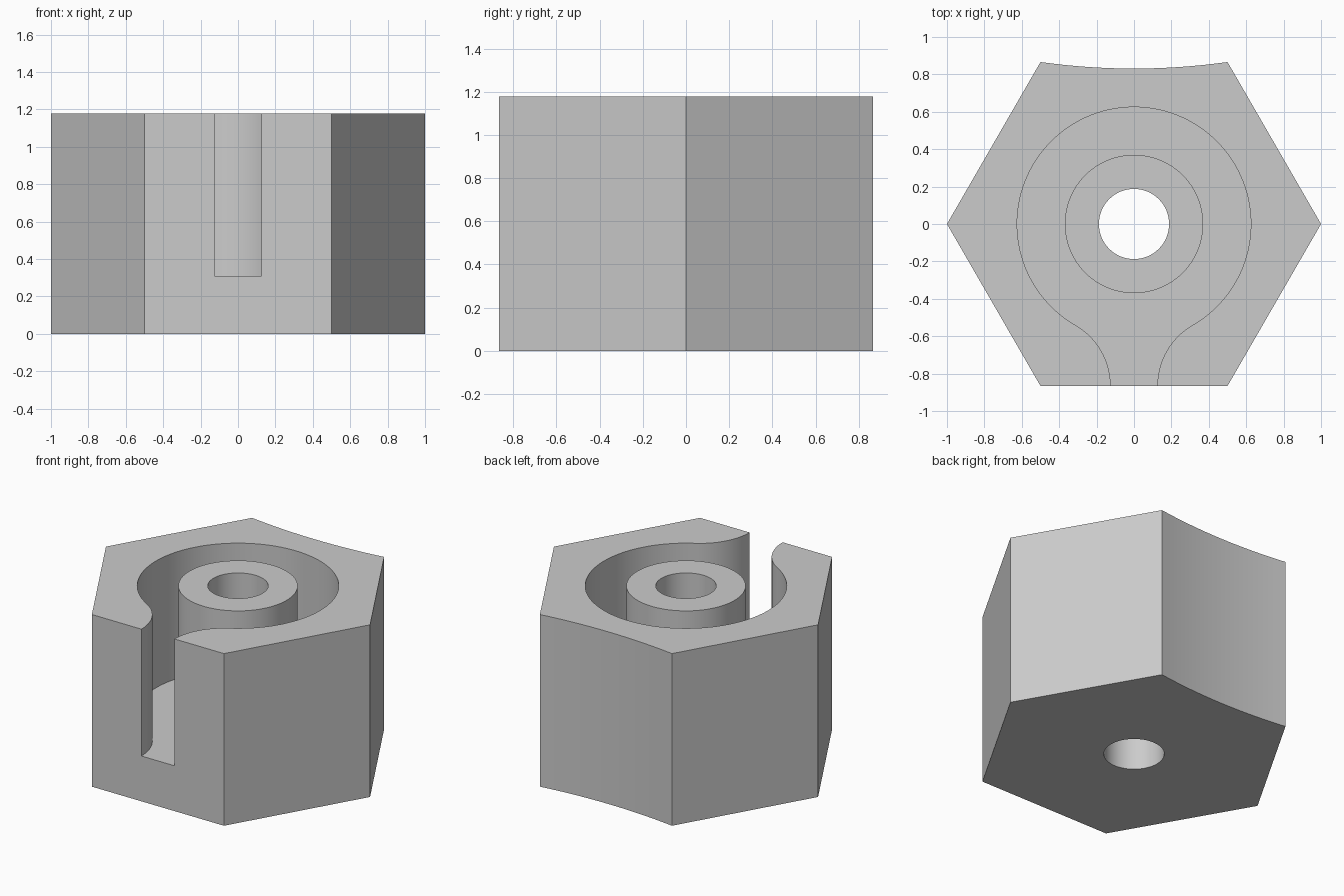
import bpy, bmesh
from math import sin, cos, radians, sqrt

HEIGHT, FLOOR = 1.178, 0.31
HALF = sqrt(3) / 2          # centre to flat of the hexagon
CHANNEL_R, POST_R, BORE_R, FILLET_R = 0.625, 0.37, 0.1875, 0.375
BACK_SAG = 0.035

cube = bpy.data.objects.get("Cube")
if cube:
    bpy.data.objects.remove(cube, do_unlink=True)

grey = bpy.data.materials.new("plain grey")
grey.use_nodes = True
colour = (0.6, 0.6, 0.6, 1)
grey.diffuse_color = colour
grey.node_tree.nodes["Principled BSDF"].inputs["Base Color"].default_value = colour


def arc(cx, cy, r, start, end, steps):
    """Points along an arc, angles in degrees."""
    angles = [radians(start + (end - start) * i / steps) for i in range(steps + 1)]
    return [(cx + r * cos(a), cy + r * sin(a)) for a in angles]


def prism(name, outline, z0, z1):
    """Extrude a closed outline from z0 to z1."""
    bm = bmesh.new()
    face = bm.faces.new([bm.verts.new((x, y, z0)) for x, y in outline])
    top = bmesh.ops.extrude_face_region(bm, geom=[face])["geom"]
    verts = [v for v in top if isinstance(v, bmesh.types.BMVert)]
    bmesh.ops.translate(bm, verts=verts, vec=(0, 0, z1 - z0))
    bmesh.ops.recalc_face_normals(bm, faces=bm.faces)
    mesh = bpy.data.meshes.new(name)
    bm.to_mesh(mesh)
    bm.free()
    mesh.materials.append(grey)
    obj = bpy.data.objects.new(name, mesh)
    bpy.context.collection.objects.link(obj)
    return obj


def combine(target, tool, operation):
    """Apply a boolean and discard the tool."""
    mod = target.modifiers.new(operation.lower(), "BOOLEAN")
    mod.operation, mod.solver, mod.object = operation, "EXACT", tool
    bpy.context.view_layer.objects.active = target
    bpy.ops.object.modifier_apply(modifier=mod.name)
    bpy.data.objects.remove(tool, do_unlink=True)


def circle(r):
    return arc(0, 0, r, 0, 360, 96)[:-1]


# Hexagonal body with a shallow hollow in its back face
back = []
for i in range(17):
    x = 0.5 - i / 16
    back.append((x, HALF - BACK_SAG * (1 - (2 * x) ** 2)))
body = prism("hexagonal_body",
             [(1, 0)] + back + [(-1, 0), (-0.5, -HALF), (0.5, -HALF)], 0, HEIGHT)

# Round channel flowing through two fillets into the front slot
right = arc(0.5, -HALF, FILLET_R, 180, 120, 20)
left = [(-x, y) for x, y in reversed(right)]
rim = arc(0, 0, CHANNEL_R, -60, 240, 96)[1:-1]
mouth = 0.5 - FILLET_R
outline = [(mouth, -1)] + right + rim + left + [(-mouth, -1)]
combine(body, prism("channel_cutter", outline, FLOOR, HEIGHT + 0.2), "DIFFERENCE")

# Central post and through bore
combine(body, prism("post", circle(POST_R), FLOOR / 2, HEIGHT), "UNION")
combine(body, prism("bore_cutter", circle(BORE_R), -0.2, HEIGHT + 0.2), "DIFFERENCE")

bpy.ops.object.select_all(action="DESELECT")
body.select_set(True)
bpy.context.view_layer.objects.active = body
bpy.ops.object.shade_smooth_by_angle(angle=radians(30))
